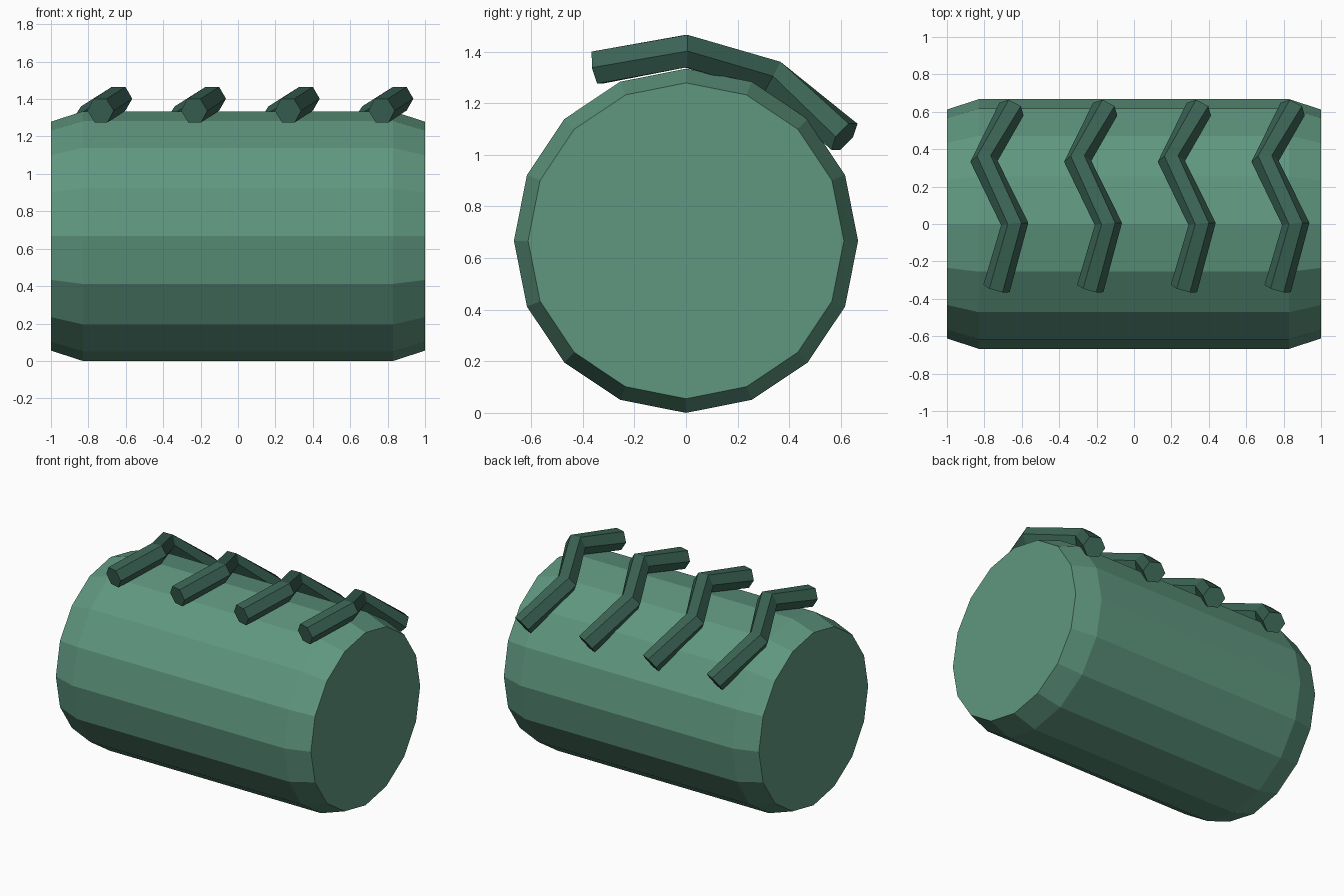
import bpy, bmesh, math
from mathutils import Vector

if "Cube" in bpy.data.objects:
    bpy.data.objects.remove(bpy.data.objects["Cube"])


def material(name, rgb):
    m = bpy.data.materials.new(name)
    m.diffuse_color = (*rgb, 1)
    m.use_nodes = True
    m.node_tree.nodes["Principled BSDF"].inputs["Base Color"].default_value = m.diffuse_color
    return m


def loft(name, rings, mat):
    """Capped, flat-shaded skin through equal-sized rings of points."""
    bm = bmesh.new()
    loops = [[bm.verts.new(p) for p in ring] for ring in rings]
    for a, b in zip(loops, loops[1:]):
        n = len(a)
        for i in range(n):
            j = (i + 1) % n
            bm.faces.new((a[i], a[j], b[j], b[i]))
    bm.faces.new(loops[0][::-1])
    bm.faces.new(loops[-1])
    bmesh.ops.recalc_face_normals(bm, faces=bm.faces)
    mesh = bpy.data.meshes.new(name)
    bm.to_mesh(mesh)
    bm.free()
    mesh.materials.append(mat)
    obj = bpy.data.objects.new(name, mesh)
    bpy.context.collection.objects.link(obj)
    return obj


def ring(centre, u, v, radius, sides):
    return [centre + radius * (math.cos(a) * u + math.sin(a) * v)
            for a in (2 * math.pi * i / sides for i in range(sides))]


def tube(name, path, radius, sides, mat):
    """Tube along a polyline, cross-sections kept upright and mitred."""
    rings = []
    for i, p in enumerate(path):
        t = Vector()
        if i > 0:
            t += (p - path[i - 1]).normalized()
        if i < len(path) - 1:
            t += (path[i + 1] - p).normalized()
        t.normalize()
        side = t.cross(Vector((0, 0, 1))).normalized()
        rings.append(ring(p, side, side.cross(t), radius, sides))
    return loft(name, rings, mat)


green = material("green", (0.115, 0.31, 0.215))
dark_green = material("dark_green", (0.043, 0.127, 0.09))

# Sixteen-sided drum lying along x, tapered at both ends
R = 0.667
Y, Z = Vector((0, 1, 0)), Vector((0, 0, 1))
loft("drum_body", [ring(Vector((x, 0, R)), Y, Z, r, 16)
                   for x, r in ((-1, 0.612), (-0.83, R), (0.83, R), (1, 0.612))], green)

# Four zigzag hexagonal ridges draped over the top
zigzag = [(-0.735, -0.345, 1.338), (-0.638, 0, 1.402),
          (-0.802, 0.335, 1.305), (-0.655, 0.614, 1.07)]
for k in range(4):
    shift = Vector((0.501 * k, 0, 0))
    tube(f"zigzag_ridge_{k + 1}", [Vector(p) + shift for p in zigzag], 0.073, 6, dark_green)
